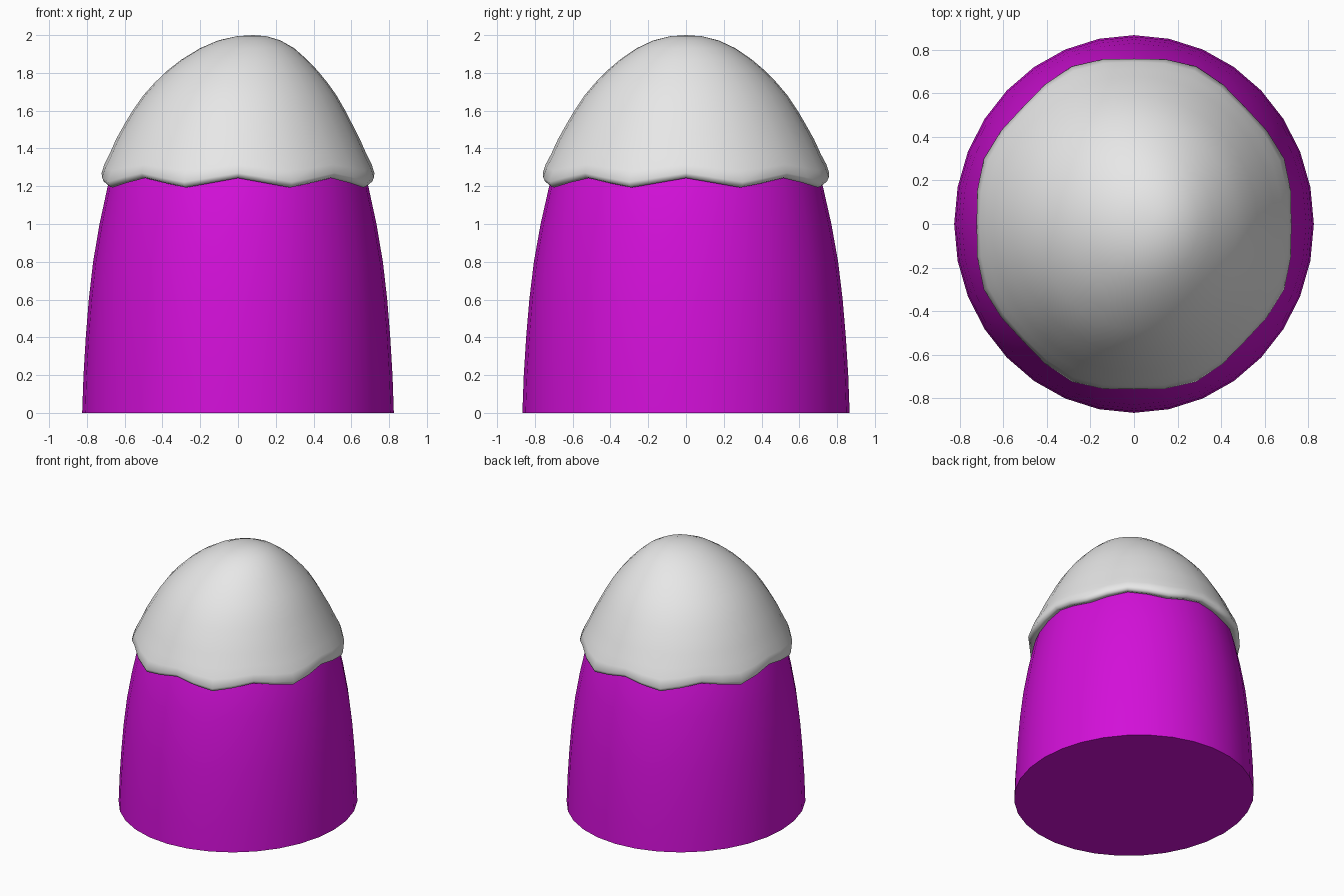
import bpy, bmesh, math

if "Cube" in bpy.data.objects:
    bpy.data.objects.remove(bpy.data.objects["Cube"])

SIDES = 32


def material(name, rgb):
    m = bpy.data.materials.new(name)
    m.diffuse_color = (*rgb, 1)
    m.use_nodes = True
    m.node_tree.nodes["Principled BSDF"].inputs["Base Color"].default_value = m.diffuse_color
    return m


def loft(name, rings, mat, top_point=None, cap_bottom=True, cap_top=False, angle=60):
    """Skin rings of (half x, half y, z, centre x, wave weight)."""
    bm = bmesh.new()
    rows = []
    for rx, ry, z, cx, wave in rings:
        row = []
        for i in range(SIDES):
            a = 2 * math.pi * i / SIDES
            dip = wave * (1 - abs((i % 4) - 2) / 2)   # zigzag, 8 dips round the rim
            f = 1 + 0.035 * dip
            row.append(bm.verts.new((cx + rx * f * math.cos(a), ry * f * math.sin(a), z - 0.05 * dip)))
        rows.append(row)
    for lo, hi in zip(rows, rows[1:]):
        for i in range(SIDES):
            j = (i + 1) % SIDES
            bm.faces.new((lo[i], lo[j], hi[j], hi[i]))
    if cap_bottom:
        bm.faces.new(rows[0][::-1])
    if cap_top:
        bm.faces.new(rows[-1])
    if top_point:
        tip = bm.verts.new(top_point)
        for i in range(SIDES):
            bm.faces.new((rows[-1][i], rows[-1][(i + 1) % SIDES], tip))
    bmesh.ops.recalc_face_normals(bm, faces=bm.faces)
    me = bpy.data.meshes.new(name)
    bm.to_mesh(me)
    bm.free()
    me.materials.append(mat)
    ob = bpy.data.objects.new(name, me)
    bpy.context.collection.objects.link(ob)
    bpy.ops.object.select_all(action='DESELECT')
    ob.select_set(True)
    bpy.context.view_layer.objects.active = ob
    bpy.ops.object.shade_smooth_by_angle(angle=math.radians(angle))
    return ob


purple = material("purple", (0.65, 0.005, 0.69))
white = material("off_white", (0.8, 0.8, 0.8))

# Tapered mound body, running up inside the cap
body = [(0.825, 0), (0.818, 0.2), (0.806, 0.4), (0.790, 0.6), (0.767, 0.8),
        (0.733, 1.0), (0.690, 1.2), (0.655, 1.3)]
loft("mound_body", [(r, r * 1.05, z, 0, 0) for r, z in body], purple, cap_top=True)

# Cap with wavy overhanging rim and a peak leaning to +x: (half x, z, centre x, wave)
cap = [(0.66, 1.255, 0, 1), (0.695, 1.243, 0, 1), (0.712, 1.25, 0, 1), (0.722, 1.27, 0, 0.95),
       (0.708, 1.315, 0, 0.65), (0.68, 1.37, 0, 0.35), (0.645, 1.45, 0, 0.1),
       (0.602, 1.53, 0.002, 0), (0.563, 1.60, 0.005, 0), (0.512, 1.68, 0.01, 0),
       (0.46, 1.745, 0.016, 0), (0.40, 1.81, 0.023, 0), (0.333, 1.87, 0.033, 0),
       (0.25, 1.93, 0.048, 0), (0.165, 1.972, 0.06, 0), (0.08, 1.994, 0.072, 0)]
loft("wavy_cap", [(r, r * 1.05, z, c, w) for r, z, c, w in cap], white,
     top_point=(0.08, 0, 2.0), cap_bottom=True, angle=80)
